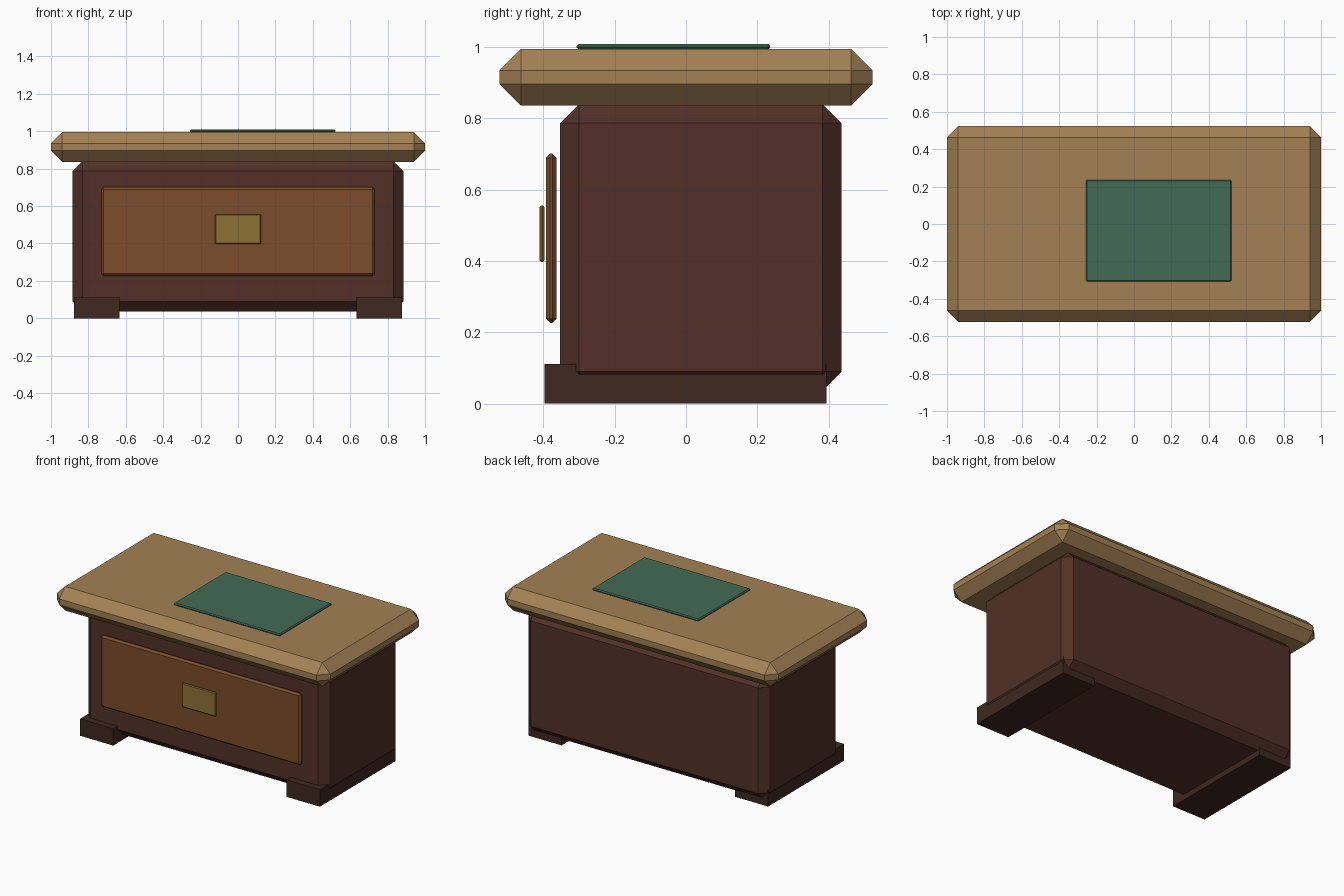
import bpy
import bmesh
from mathutils import Vector

if "Cube" in bpy.data.objects:
    bpy.data.objects.remove(bpy.data.objects["Cube"])


def material(name, rgb):
    m = bpy.data.materials.new(name)
    m.diffuse_color = (*rgb, 1)
    m.use_nodes = True
    m.node_tree.nodes["Principled BSDF"].inputs["Base Color"].default_value = m.diffuse_color
    return m


def box(name, lo, hi, bevel, mat):
    """Box between two corners, with every edge chamfered flat."""
    lo, hi = Vector(lo), Vector(hi)
    bm = bmesh.new()
    bmesh.ops.create_cube(bm, size=1)
    bmesh.ops.scale(bm, vec=hi - lo, verts=bm.verts)
    if bevel:
        bmesh.ops.bevel(bm, geom=bm.edges[:], offset=bevel, segments=1,
                        affect='EDGES')
    mesh = bpy.data.meshes.new(name)
    bm.to_mesh(mesh)
    bm.free()
    mesh.materials.append(mat)
    ob = bpy.data.objects.new(name, mesh)
    ob.location = (lo + hi) / 2
    bpy.context.collection.objects.link(ob)
    return ob


oak = material("light_wood", (0.37, 0.22, 0.09))
dark = material("dark_wood", (0.085, 0.03, 0.02))
foot_wood = material("foot_wood", (0.05, 0.021, 0.014))
drawer_wood = material("drawer_wood", (0.20, 0.075, 0.024))
brass = material("brass", (0.27, 0.17, 0.035))
felt = material("green_felt", (0.055, 0.145, 0.09))

# Desk top and the blotter lying on it
box("desk_top", (-1, -0.523, 0.836), (1, 0.523, 0.995), 0.06, oak)
box("desk_pad", (-0.257, -0.307, 0.993), (0.521, 0.236, 1.009), 0.006, felt)

# Solid chest body
box("body", (-0.884, -0.353, 0.037), (0.884, 0.436, 0.84), 0.053, dark)

# Front panel and handle plate
box("front_panel", (-0.731, -0.393, 0.227), (0.731, -0.363, 0.701), 0.012, drawer_wood)
box("handle_plate", (-0.123, -0.411, 0.397), (0.123, -0.397, 0.556), 0.005, brass)

# Runner feet, left and right
for side, x0, x1 in (("left", -0.876, -0.634), ("right", 0.634, 0.876)):
    box(side + "_foot", (x0, -0.397, 0), (x1, 0.394, 0.112), 0, foot_wood)
